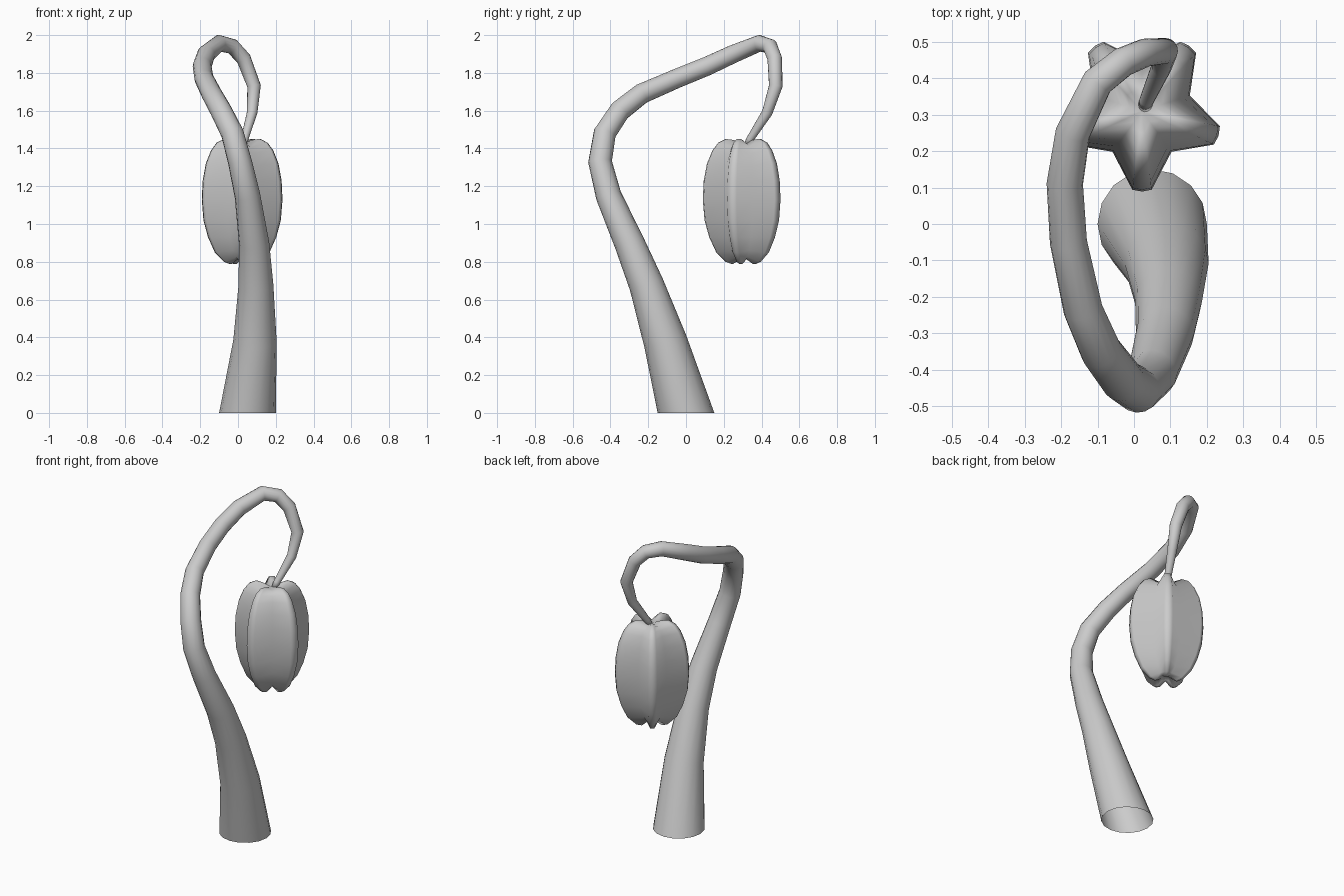
import bpy, bmesh
from math import sin, cos, pi, radians
from mathutils import Vector

if "Cube" in bpy.data.objects:
    bpy.data.objects.remove(bpy.data.objects["Cube"])


def loft(name, rings, cap_start=None, cap_end=None):
    """Skin a list of closed rings; optional pole points close the ends."""
    bm = bmesh.new()
    vr = [[bm.verts.new(p) for p in r] for r in rings]
    n = len(vr[0])
    for a, b in zip(vr, vr[1:]):
        for i in range(n):
            j = (i + 1) % n
            bm.faces.new((a[i], a[j], b[j], b[i]))
    for pole, ring in ((cap_start, vr[0]), (cap_end, vr[-1])):
        if pole is not None:
            c = bm.verts.new(pole)
            for i in range(n):
                bm.faces.new((ring[i], ring[(i + 1) % n], c))
    bmesh.ops.recalc_face_normals(bm, faces=bm.faces)
    me = bpy.data.meshes.new(name)
    bm.to_mesh(me)
    bm.free()
    for p in me.polygons:
        p.use_smooth = True
    ob = bpy.data.objects.new(name, me)
    bpy.context.collection.objects.link(ob)
    return ob


# Stem: tapering tube along a hooked path (x, y, z, radius), open at the base
path = [
    (0.05, 0.00, 0.00, 0.15), (0.09, -0.11, 0.38, 0.115), (0.095, -0.21, 0.68, 0.092),
    (0.085, -0.30, 0.90, 0.08), (0.05, -0.41, 1.15, 0.068), (0.01, -0.455, 1.33, 0.063),
    (-0.03, -0.43, 1.48, 0.060), (-0.09, -0.35, 1.60, 0.057), (-0.14, -0.235, 1.69, 0.054),
    (-0.18, -0.05, 1.77, 0.051), (-0.19, 0.11, 1.835, 0.050), (-0.168, 0.25, 1.90, 0.048),
    (-0.10, 0.39, 1.957, 0.044), (-0.03, 0.445, 1.94, 0.041), (0.03, 0.47, 1.875, 0.039),
    (0.085, 0.475, 1.73, 0.036), (0.075, 0.43, 1.59, 0.028), (0.035, 0.34, 1.45, 0.020),
    (0.03, 0.325, 1.42, 0.019),
]
pts = [Vector(p[:3]) for p in path]
SIDES = 16
rings = []
side = Vector((1, 0, 0))
for i, p in enumerate(pts):
    if i == 0:
        t = Vector((0, 0, 1))
    else:
        t = (p - pts[i - 1]).normalized()
        if i < len(pts) - 1:
            t = (t + (pts[i + 1] - p).normalized()).normalized()
    side = (side - t * side.dot(t)).normalized()
    up = t.cross(side)
    r = path[i][3]
    rings.append([p + r * (cos(2 * pi * k / SIDES) * side + sin(2 * pi * k / SIDES) * up)
                  for k in range(SIDES)])
loft("stem", rings, cap_end=pts[-1])

# Hanging fruit: five-lobed star section; rows are (z, ridge radius, valley radius, valley z)
cx, cy = 0.022, 0.31
profile = [
    (0.81, 0.030, 0.020, 0.815), (0.787, 0.065, 0.038, 0.815), (0.80, 0.10, 0.055, 0.825),
    (0.85, 0.15, 0.085, 0.86), (0.93, 0.187, 0.112, 0.93), (1.02, 0.212, 0.13, 1.02),
    (1.13, 0.221, 0.138, 1.13), (1.23, 0.216, 0.134, 1.23), (1.32, 0.199, 0.12, 1.31),
    (1.39, 0.170, 0.10, 1.375), (1.43, 0.140, 0.08, 1.405), (1.45, 0.100, 0.058, 1.42),
    (1.445, 0.060, 0.036, 1.425),
]
rings = []
for z, tip, valley, vz in profile:
    ring = []
    for k in range(5):
        base = radians(-90 + 72 * k)
        for off, r, h in ((-7, tip * 0.985, z), (0, tip, z), (7, tip * 0.985, z),
                          (36, valley, vz)):
            a = base + radians(off)
            ring.append((cx + r * cos(a), cy + r * sin(a), h))
    rings.append(ring)
loft("fruit", rings, (cx, cy, 0.825), (cx, cy, 1.425))
